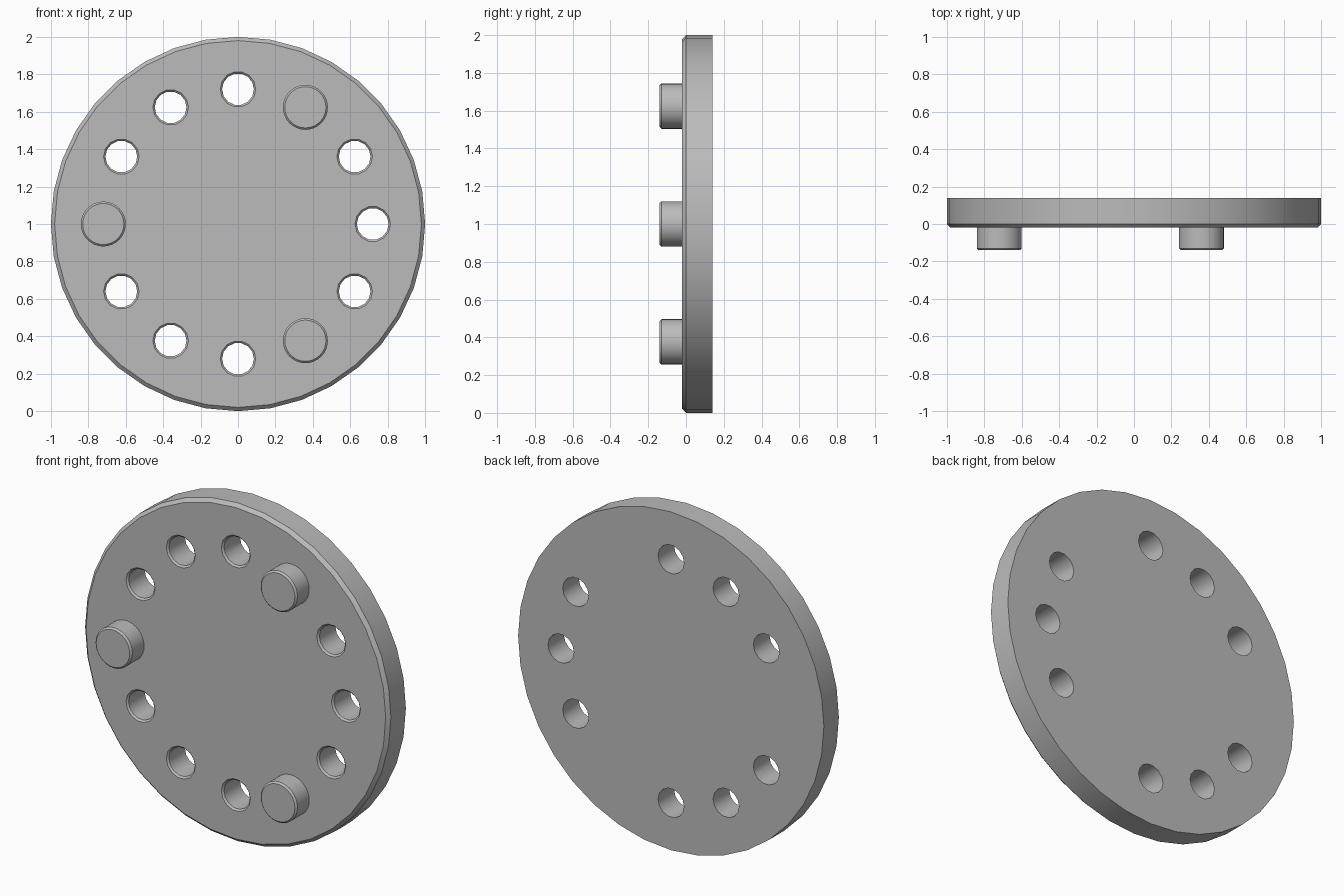
import bpy, bmesh
from math import sin, cos, pi, radians

cube = bpy.data.objects.get("Cube")
if cube:
    bpy.data.objects.remove(cube, do_unlink=True)

grey = bpy.data.materials.new("plain grey")
grey.use_nodes = True
colour = (0.5, 0.5, 0.5, 1)
grey.diffuse_color = colour
grey.node_tree.nodes["Principled BSDF"].inputs["Base Color"].default_value = colour

FRONT, BACK, PEG_TIP = -0.02, 0.14, -0.14
RING = 0.72          # radius of the circle of holes and pegs


def ring_point(step):
    a = radians(30 * step)
    return RING * cos(a), 1 + RING * sin(a)


def lathe(bm, centre, profile, sides):
    """Closed solid of (radius, y) rings around an axis along y."""
    cx, cz = centre
    rings = []
    for r, y in profile:
        angles = [2 * pi * i / sides for i in range(sides)]
        rings.append([bm.verts.new((cx + r * cos(a), y, cz + r * sin(a))) for a in angles])
    for low, high in zip(rings, rings[1:]):
        for i in range(sides):
            j = (i + 1) % sides
            bm.faces.new((low[i], low[j], high[j], high[i]))
    bm.faces.new(rings[0])
    bm.faces.new(rings[-1])


def make_object(name, solids):
    bm = bmesh.new()
    for centre, profile, sides in solids:
        lathe(bm, centre, profile, sides)
    bmesh.ops.recalc_face_normals(bm, faces=bm.faces)
    mesh = bpy.data.meshes.new(name)
    bm.to_mesh(mesh)
    bm.free()
    mesh.materials.append(grey)
    obj = bpy.data.objects.new(name, mesh)
    bpy.context.collection.objects.link(obj)
    return obj


def activate(obj):
    bpy.ops.object.select_all(action='DESELECT')
    obj.select_set(True)
    bpy.context.view_layer.objects.active = obj


def smooth(obj):
    activate(obj)
    bpy.ops.object.shade_smooth_by_angle(angle=radians(32))


# Disc with a chamfered front rim
disc = make_object("disc", [((0, 1), [(0.98, FRONT), (1, FRONT + 0.02), (1, BACK)], 36)])

# Through holes, countersunk at the front
peg_steps = (2, 6, 10)
hole = [(0.105, FRONT - 0.01), (0.085, FRONT + 0.01), (0.085, BACK + 0.05)]
hole_steps = [s for s in range(12) if s not in peg_steps]
cutter = make_object("hole_cutter", [(ring_point(s), hole, 14) for s in hole_steps])
cutter.hide_render = True
cut = disc.modifiers.new("holes", 'BOOLEAN')
cut.operation = 'DIFFERENCE'
cut.solver = 'EXACT'
cut.object = cutter
activate(disc)
bpy.ops.object.modifier_apply(modifier=cut.name)
bpy.data.objects.remove(cutter, do_unlink=True)
smooth(disc)

# Three locating pegs with softened tips
peg = [(0.11, PEG_TIP), (0.12, PEG_TIP + 0.01), (0.12, FRONT + 0.01)]
for name, step in zip(("upper_peg", "side_peg", "lower_peg"), peg_steps):
    smooth(make_object(name, [(ring_point(step), peg, 32)]))
